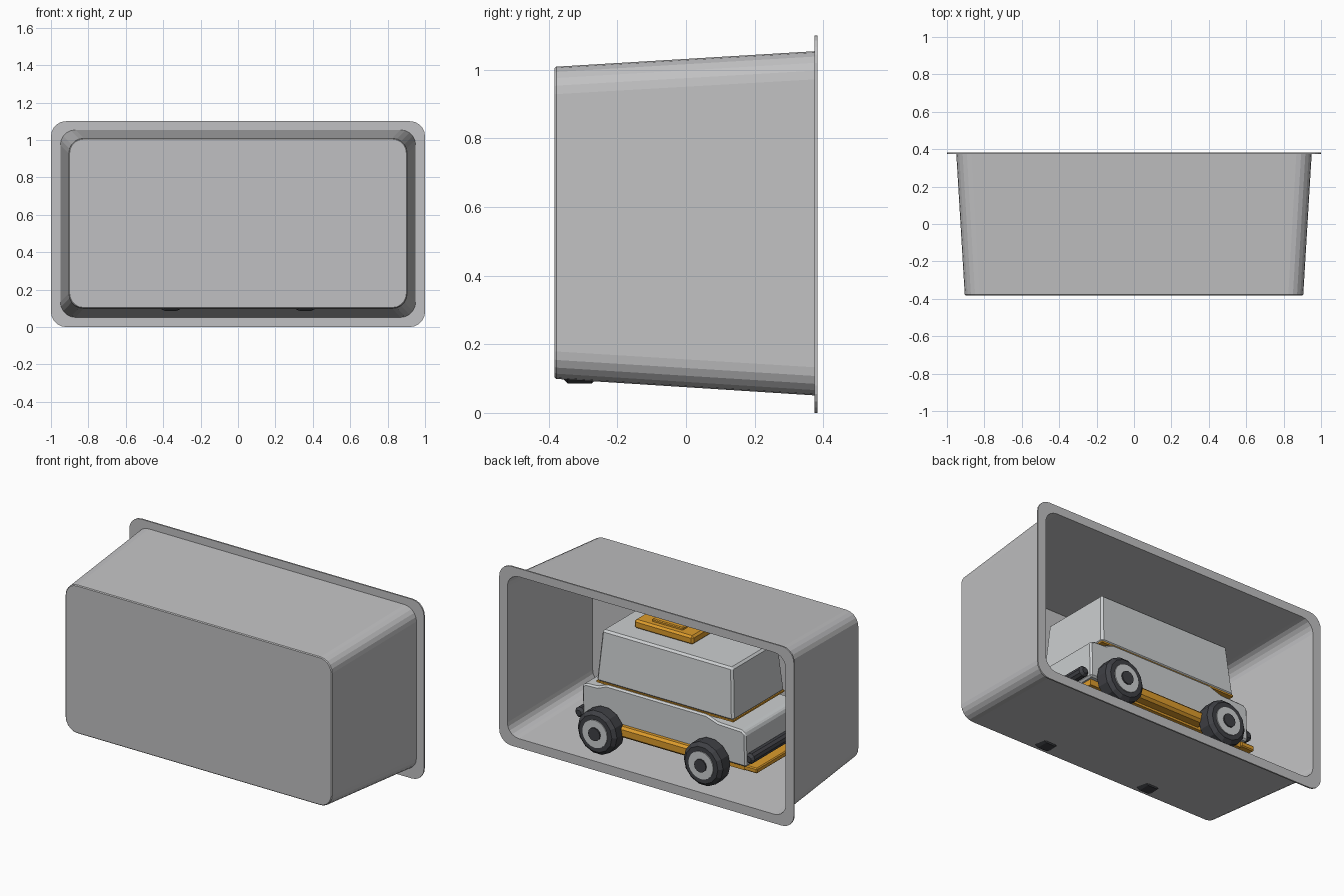
import bpy, bmesh, math
from mathutils import Matrix, Vector

if "Cube" in bpy.data.objects:
    bpy.data.objects.remove(bpy.data.objects["Cube"])


def mat(name, col):
    m = bpy.data.materials.new(name)
    m.diffuse_color = (*col, 1)
    m.use_nodes = True
    m.node_tree.nodes["Principled BSDF"].inputs["Base Color"].default_value = m.diffuse_color
    return m


GREY = mat("shell grey", (0.53, 0.53, 0.54))
PALE = mat("car grey", (0.60, 0.62, 0.63))
ORANGE = mat("orange", (0.72, 0.33, 0.025))
BLACK = mat("rubber black", (0.05, 0.052, 0.06))


def finish(bm, name, material, bevel=0.0):
    bmesh.ops.recalc_face_normals(bm, faces=bm.faces)
    if bevel:
        bmesh.ops.bevel(bm, geom=bm.edges[:], offset=bevel, segments=1, affect='EDGES')
    me = bpy.data.meshes.new(name)
    bm.to_mesh(me)
    bm.free()
    ob = bpy.data.objects.new(name, me)
    me.materials.append(material)
    bpy.context.collection.objects.link(ob)
    return ob


def round_rect(y, hx, z0, z1, r, seg=5):
    """Rounded rectangle in the xz plane at depth y."""
    pts = []
    for k, (cx, cz) in enumerate([(hx - r, z1 - r), (r - hx, z1 - r), (r - hx, z0 + r), (hx - r, z0 + r)]):
        for i in range(seg + 1):
            a = math.pi / 2 * (k + i / seg)
            pts.append(Vector((cx + r * math.cos(a), y, cz + r * math.sin(a))))
    return pts


def loft(name, rings, material, cap_start=True, cap_end=True):
    bm = bmesh.new()
    vs = [[bm.verts.new(p) for p in ring] for ring in rings]
    n = len(vs[0])
    for a, b in zip(vs, vs[1:]):
        for i in range(n):
            bm.faces.new((a[i], a[(i + 1) % n], b[(i + 1) % n], b[i]))
    if cap_start:
        bm.faces.new(vs[0])
    if cap_end:
        bm.faces.new(vs[-1])
    return finish(bm, name, material)


def block(name, x, y, z, material, bevel=0.0, top=None):
    """Box from ranges; top gives other x and y ranges for a tapered box."""
    bm = bmesh.new()
    tx, ty = top or (x, y)
    lo = [bm.verts.new((px, py, z[0])) for px, py in [(x[0], y[0]), (x[1], y[0]), (x[1], y[1]), (x[0], y[1])]]
    hi = [bm.verts.new((px, py, z[1])) for px, py in [(tx[0], ty[0]), (tx[1], ty[0]), (tx[1], ty[1]), (tx[0], ty[1])]]
    bm.faces.new(lo)
    bm.faces.new(hi)
    for i in range(4):
        j = (i + 1) % 4
        bm.faces.new((lo[i], lo[j], hi[j], hi[i]))
    return finish(bm, name, material, bevel)


def lathe_y(name, profile, centre, sign, material, n):
    """Rings of (radius, y) around an axle running along y."""
    rings = [[Vector((centre[0] + r * math.cos(2 * math.pi * i / n), sign * y,
                      centre[1] + r * math.sin(2 * math.pi * i / n))) for i in range(n)] for r, y in profile]
    return loft(name, rings, material)


# Open tray: outside skin, lip, inside skin
T = 0.005
loft("tray", [
    round_rect(-0.383 + T, 0.898, 0.106, 1.002, 0.073),
    round_rect(-0.375 + T, 0.898, 0.106, 1.002, 0.073),
    round_rect(0.383, 0.945, 0.056, 1.049, 0.078),
    round_rect(0.383, 1.0, 0.0, 1.10, 0.08),
    round_rect(0.374, 1.0, 0.0, 1.10, 0.08),
    round_rect(0.374, 0.95, 0.051, 1.054, 0.082),
    round_rect(-0.378, 0.905, 0.099, 1.009, 0.08),
    round_rect(-0.383, 0.90, 0.104, 1.004, 0.075),
], GREY)

# Lower body: side profile with lower bonnet and tail, extruded across
profile = [(-0.59, 0.22), (0.52, 0.22), (0.525, 0.43), (0.50, 0.445), (0.42, 0.448), (0.36, 0.472),
           (-0.32, 0.472), (-0.40, 0.445), (-0.56, 0.44), (-0.585, 0.42)]
bm = bmesh.new()
face = bm.faces.new([bm.verts.new((x, -0.26, z)) for x, z in profile])
out = bmesh.ops.extrude_face_region(bm, geom=[face])
bmesh.ops.translate(bm, verts=[g for g in out["geom"] if isinstance(g, bmesh.types.BMVert)], vec=(0, 0.52, 0))
finish(bm, "lower_body", PALE, 0.01)

# Cabin on a thin coloured belt
block("belt", (-0.494, 0.434), (-0.248, 0.248), (0.468, 0.478), ORANGE)
block("cabin", (-0.495, 0.435), (-0.25, 0.25), (0.475, 0.785), PALE, 0.012,
      top=((-0.47, 0.415), (-0.222, 0.222)))

# Roof pod
block("roof_pod", (-0.115, 0.285), (-0.10, 0.10), (0.78, 0.835), ORANGE, 0.012)
block("roof_pod_lid", (-0.02, 0.19), (-0.06, 0.06), (0.83, 0.85), ORANGE, 0.005)

# Chassis, sills and front skid plate
block("chassis", (-0.56, 0.50), (-0.23, 0.23), (0.185, 0.225), ORANGE)
block("front_plate", (-0.65, -0.56), (-0.24, 0.24), (0.19, 0.222), ORANGE, 0.006)
for s, side in ((1, "left"), (-1, "right")):
    ys = sorted((s * 0.22, s * 0.295))
    block("sill_" + side, (-0.27, 0.27), ys, (0.195, 0.262), ORANGE, 0.014)

# Bumper bars
for x, z, name in ((-0.60, 0.27, "front_bar"), (0.555, 0.245, "rear_bar")):
    lathe_y(name, [(0.018, -0.25), (0.032, -0.235), (0.032, 0.235), (0.018, 0.25)], (x, z), 1, BLACK, 10)
for x, z, name in ((-0.36, 0.215, "front_axle"), (0.36, 0.215, "rear_axle")):
    lathe_y(name, [(0.03, -0.28), (0.03, 0.28)], (x, z), 1, BLACK, 10)

# Wheels: tyre, rim ring and hub cap
for s, side in ((1, "left"), (-1, "right")):
    for x, end in ((-0.36, "front"), (0.36, "rear")):
        c = (x, 0.215)
        tag = end + "_" + side
        lathe_y("tyre_" + tag, [(0.11, 0.255), (0.133, 0.275), (0.133, 0.345), (0.112, 0.365)], c, s, BLACK, 14)
        lathe_y("rim_" + tag, [(0.084, 0.35), (0.084, 0.371)], c, s, PALE, 20)
        lathe_y("hub_" + tag, [(0.04, 0.36), (0.04, 0.379)], c, s, BLACK, 12)
